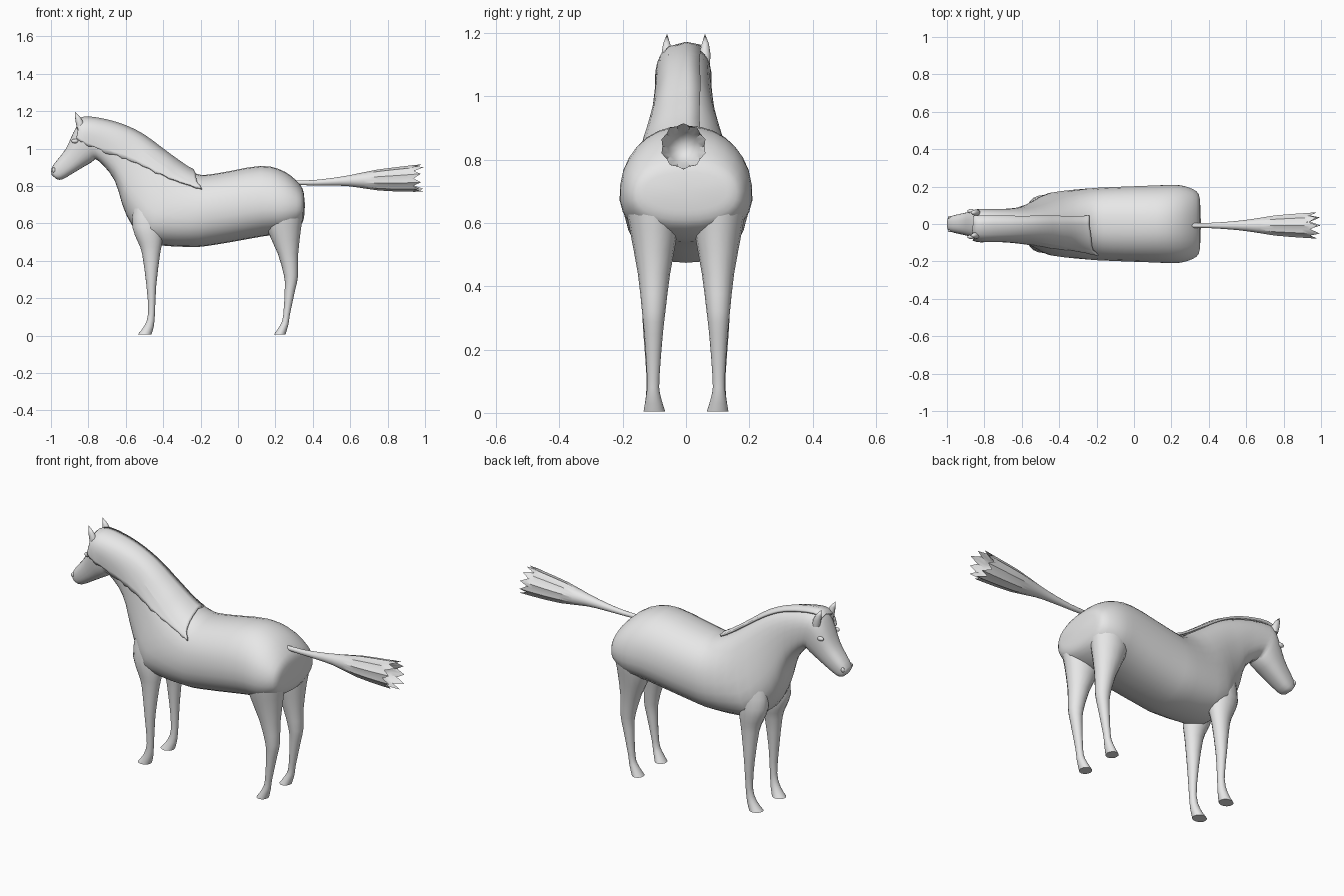
import bpy, bmesh, math, random
from mathutils import Vector

if "Cube" in bpy.data.objects:
    bpy.data.objects.remove(bpy.data.objects["Cube"])

random.seed(4)
coat = bpy.data.materials.new("grey_coat")
coat.diffuse_color = (0.8, 0.8, 0.8, 1)
coat.use_nodes = True
coat.node_tree.nodes["Principled BSDF"].inputs["Base Color"].default_value = coat.diffuse_color


def finish(name, bm, angle=60, mirror=False):
    bmesh.ops.recalc_face_normals(bm, faces=bm.faces[:])
    me = bpy.data.meshes.new(name)
    bm.to_mesh(me)
    bm.free()
    me.materials.append(coat)
    ob = bpy.data.objects.new(name, me)
    bpy.context.collection.objects.link(ob)
    bpy.ops.object.select_all(action='DESELECT')
    ob.select_set(True)
    bpy.context.view_layer.objects.active = ob
    bpy.ops.object.shade_smooth_by_angle(angle=math.radians(angle))
    if mirror:
        ob.modifiers.new("mirror", 'MIRROR').use_axis = (False, True, False)
    return ob


def flow(rows, steps):
    """Smooth curve through rows of numbers."""
    out = []
    for i in range(len(rows) - 1):
        a, b, c, d = (rows[min(max(k, 0), len(rows) - 1)] for k in range(i - 1, i + 3))
        for j in range(steps):
            t = j / steps
            out.append([q + .5 * t * (r - p + t * (2 * p - 5 * q + 4 * r - s
                        + t * (3 * (q - r) + s - p))) for p, q, r, s in zip(a, b, c, d)])
    return out + [list(rows[-1])]


def loft(rings, start=None, end=None):
    """Skin closed rings; start and end are optional pole points, else flat caps."""
    bm = bmesh.new()
    rows = [[bm.verts.new(p) for p in r] for r in rings]
    n = len(rows[0])
    for a, b in zip(rows, rows[1:]):
        for i in range(n):
            bm.faces.new((a[i], a[(i + 1) % n], b[(i + 1) % n], b[i]))
    for row, pole in ((rows[0], start), (rows[-1], end)):
        if pole:
            p = bm.verts.new(pole)
            for i in range(n):
                bm.faces.new((row[i], row[(i + 1) % n], p))
        else:
            bm.faces.new(row)
    return bm


def angles(n):
    return [2 * math.pi * i / n for i in range(n)]


def power(v, e):
    return math.copysign(abs(v) ** e, v)


def body_ring(tx, tz, bx, bz, w, egg):
    # section between a top and a bottom point, wider below by egg, boxier at the neck
    top, bot = Vector((tx, 0, tz)), Vector((bx, 0, bz))
    mid, half = (top + bot) / 2, (top - bot) / 2
    e = .9 if tx > -.35 else .8
    pts = []
    for a in angles(28):
        c, s = power(math.cos(a), e), power(math.sin(a), e)
        pts.append(mid + half * s + Vector((0, w * c * (1 - egg * s), 0)))
    return pts


# Body, neck and head: top x, top z, bottom x, bottom z, half width, egg
sections = [
    (.352, .76, .354, .64, .13, 0), (.333, .805, .335, .59, .175, .05),
    (.25, .876, .25, .547, .206, .1), (.12, .907, .13, .53, .206, .1),
    (-.12, .866, -.12, .486, .197, .05), (-.23, .867, -.26, .474, .189, .1),
    (-.37, .957, -.48, .50, .158, .28), (-.52, 1.067, -.595, .64, .105, .15),
    (-.66, 1.128, -.66, .83, .083, 0), (-.815, 1.155, -.75, .937, .08, -.03),
    (-.865, 1.115, -.785, .925, .08, -.05), (-.92, 1.0, -.865, .878, .062, 0),
    (-.984, .917, -.94, .835, .046, 0), (-1.0, .885, -.972, .837, .035, 0)]
body = finish("body_and_head", loft([body_ring(*s) for s in flow(sections, 3)],
                                    (.358, 0, .70), (-.997, 0, .86)))


def leg(name, levels):
    # levels: z, front x, rear x, inner y, outer y
    rings = [[((x0 + x1) / 2 + (x1 - x0) / 2 * math.cos(a),
               (y0 + y1) / 2 + (y1 - y0) / 2 * math.sin(a), z) for a in angles(16)]
             for z, x0, x1, y0, y1 in flow(levels, 2)]
    return finish(name, loft(rings), 50, True)


leg("front_legs", [
    (.68, -.56, -.40, .05, .14), (.58, -.565, -.40, .04, .155), (.50, -.535, -.405, .045, .15),
    (.44, -.513, -.416, .06, .143), (.27, -.49, -.437, .078, .136),
    (.12, -.480, -.444, .087, .125), (.05, -.502, -.45, .08, .127),
    (.005, -.537, -.463, .066, .134)])
leg("hind_legs", [
    (.74, .17, .34, .04, .175), (.66, .145, .35, .02, .19), (.58, .15, .338, .025, .178),
    (.44, .212, .322, .05, .152), (.32, .246, .321, .065, .139), (.25, .25, .307, .073, .132),
    (.11, .242, .277, .084, .123), (.06, .228, .27, .082, .125), (.005, .192, .253, .066, .134)])

# Tail: flared lock with a jagged, hollowed end
N = 20
rings = []
for x, z, r in flow([(.31, .817, .012), (.40, .817, .014), (.50, .822, .02), (.60, .828, .03),
                     (.75, .832, .054), (.90, .838, .066), (.96, .842, .07)], 2):
    rings.append([(x, -.008 + r * k * math.cos(a), z + r * k * math.sin(a))
                  for i, a in enumerate(angles(N))
                  for k in [1 + (.04 if i % 2 else -.05) * min(1, max(0, x - .6) * 8)]])
rings[-1] = [(x + (random.uniform(.01, .04) if i % 2 else random.uniform(-.035, -.015)), y, z)
             for i, (x, y, z) in enumerate(rings[-1])]
rings.append([(.91, -.008 + .048 * math.cos(a), .838 + .048 * math.sin(a)) for a in angles(N)])
finish("tail", loft(rings, (.30, 0, .817), (.85, -.008, .838)), 40)

# Mane: a sheet from the crest down one side, laid against the neck
crest = flow([(-.865, 1.14), (-.80, 1.155), (-.60, 1.108), (-.40, .98), (-.24, .872)], 9)
hem = flow([(-.875, 1.06), (-.77, 1.0), (-.58, .94), (-.42, .86), (-.19, .77)], 9)
bm = bmesh.new()
depth = 9
grid = []
for i, (top, low) in enumerate(zip(crest, hem)):
    top, low = Vector(top), Vector(low)
    reach = 1 + random.uniform(-.05, .05)
    width = .085 + .10 * max(0, i / 36 - .55)
    col = [bm.verts.new((top.x, .045, top.y + .005)), bm.verts.new((top.x, 0, top.y + .015))]
    for j in range(1, depth + 1):
        s = j / depth
        p = top.lerp(low, s * (reach if j == depth else 1))
        col.append(bm.verts.new((p.x, -width * min(1, s * 2.5) - .02, p.y)))
    grid.append(col)
for a, b in zip(grid, grid[1:]):
    for j in range(len(a) - 1):
        bm.faces.new((a[j], a[j + 1], b[j + 1], b[j]))
mane = finish("mane", bm, 50)
wrap = mane.modifiers.new("lay_on_neck", 'SHRINKWRAP')
wrap.target = body
wrap.wrap_method = 'NEAREST_SURFACEPOINT'
wrap.wrap_mode = 'ABOVE_SURFACE'
wrap.offset = .011
thick = mane.modifiers.new("thickness", 'SOLIDIFY')
thick.thickness = .012
thick.offset = 0

# Ears: flattened tapering cones
ears = [[(x + rx * math.cos(a), y + ry * math.sin(a), z) for a in angles(10)]
        for z, x, y, rx, ry in [(1.10, -.838, .058, .02, .019), (1.135, -.845, .06, .022, .018),
                                (1.165, -.856, .061, .015, .012)]]
finish("ears", loft(ears, None, (-.872, .06, 1.197)), mirror=True)


# Eyes and nostrils: small flattened bumps
def bump(name, pos, size):
    b = bmesh.new()
    bmesh.ops.create_uvsphere(b, u_segments=12, v_segments=8, radius=1)
    for v in b.verts:
        v.co = Vector(pos) + Vector([c * s for c, s in zip(v.co, size)])
    finish(name, b, mirror=True)


bump("eyes", (-.872, .069, 1.04), (.019, .011, .012))
bump("nostrils", (-.985, .036, .885), (.01, .008, .013))
